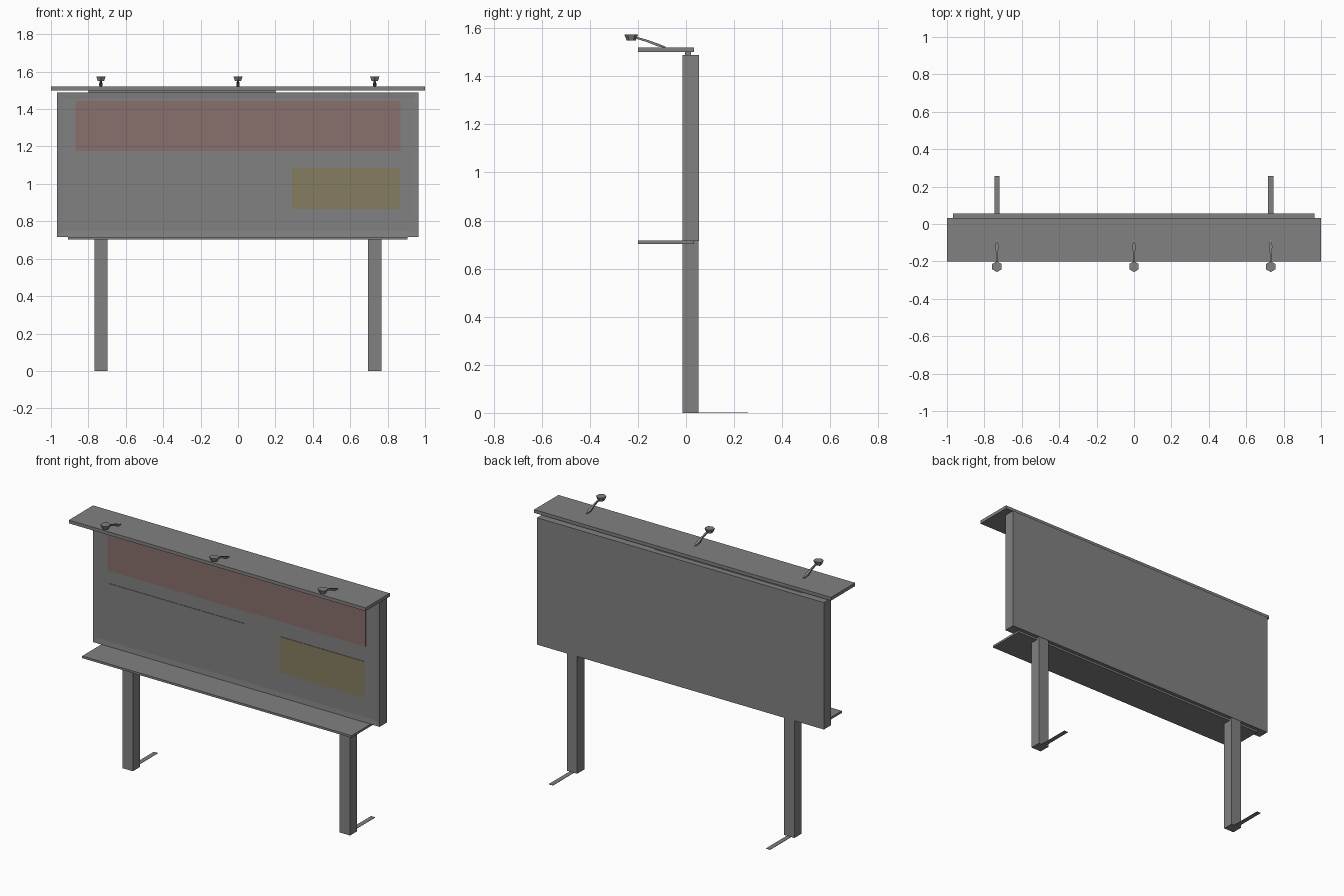
import bpy
import bmesh
from mathutils import Vector

cube = bpy.data.objects.get("Cube")
if cube:
    bpy.data.objects.remove(cube, do_unlink=True)


def material(name, colour):
    mat = bpy.data.materials.new(name)
    mat.use_nodes = True
    mat.diffuse_color = (*colour, 1)
    bsdf = next(n for n in mat.node_tree.nodes if n.type == 'BSDF_PRINCIPLED')
    bsdf.inputs["Base Color"].default_value = (*colour, 1)
    bsdf.inputs["Roughness"].default_value = 0.8
    return mat


grey = material("weathered grey", (0.22, 0.22, 0.22))
red = material("faded red", (0.25, 0.16, 0.145))
yellow = material("faded yellow", (0.235, 0.207, 0.119))


def finish(name, bm, mat):
    bmesh.ops.recalc_face_normals(bm, faces=bm.faces[:])
    mesh = bpy.data.meshes.new(name)
    bm.to_mesh(mesh)
    bm.free()
    mesh.materials.append(mat)
    obj = bpy.data.objects.new(name, mesh)
    bpy.context.collection.objects.link(obj)
    return obj


def box_mesh(x, y, z):
    bm = bmesh.new()
    bmesh.ops.create_cube(bm, size=1)
    for v in bm.verts:
        v.co = Vector([(lo + hi) / 2 + c * (hi - lo)
                       for c, (lo, hi) in zip(v.co, (x, y, z))])
    return bm


def box(name, x, y, z, mat=grey):
    return finish(name, box_mesh(x, y, z), mat)


# Main board with a shallow recessed front
bm = box_mesh((-0.968, 0.965), (-0.015, 0.055), (0.715, 1.488))
bm.normal_update()
front = [f for f in bm.faces if f.normal.y < -0.9]
bmesh.ops.inset_region(bm, faces=front, thickness=0.045, depth=-0.003)
finish("board", bm, grey)

# Thin coloured plates on the board face
face = (-0.015, -0.01)
box("header_plate", (-0.87, 0.87), face, (1.177, 1.443), red)
box("corner_plate", (0.29, 0.865), face, (0.865, 1.085), yellow)
box("blank_plate", (-0.86, 0.05), face, (0.885, 1.1))

# Top canopy, its spacer and the lower walkway
box("canopy", (-1, 1), (-0.2, 0.033), (1.5, 1.52))
box("canopy_spacer", (-0.8, 0.2), (-0.005, 0.02), (1.485, 1.502))
box("walkway", (-0.91, 0.905), (-0.2, 0.033), (0.703, 0.716))

# Posts and the flat ground strips behind them
for side, cx in (("right", -0.733), ("left", 0.731)):
    box(side + "_post", (cx - 0.035, cx + 0.035), (-0.015, 0.053), (0, 0.717))
    box(side + "_ground_strip", (cx - 0.014, cx + 0.014), (0.05, 0.257), (0, 0.002))


def lamp_arm(name, cx):
    # Tapered arm: (y, z, half width, half height) at each station
    stations = ((-0.085, 1.52, 0.003, 0.003), (-0.12, 1.531, 0.009, 0.006),
                (-0.165, 1.548, 0.004, 0.005), (-0.225, 1.565, 0.004, 0.004))
    bm = bmesh.new()
    rings = [[bm.verts.new((cx + sx * w, y, z + sz * h))
              for sx, sz in ((-1, -1), (1, -1), (1, 1), (-1, 1))]
             for y, z, w, h in stations]
    for a, b in zip(rings, rings[1:]):
        for i in range(4):
            j = (i + 1) % 4
            bm.faces.new((a[i], a[j], b[j], b[i]))
    bm.faces.new(rings[0])
    bm.faces.new(rings[-1])
    finish(name, bm, grey)


def lamp_head(name, cx):
    # Six-sided shade, wider at the top
    bm = bmesh.new()
    bmesh.ops.create_cone(bm, cap_ends=True, segments=6,
                          radius1=0.019, radius2=0.029, depth=0.025)
    bmesh.ops.translate(bm, verts=bm.verts[:], vec=(cx, -0.228, 1.562))
    finish(name, bm, grey)


# Three lamps on the canopy
for side, cx in (("right", -0.733), ("middle", 0), ("left", 0.731)):
    lamp_arm(side + "_lamp_arm", cx)
    lamp_head(side + "_lamp_head", cx)
